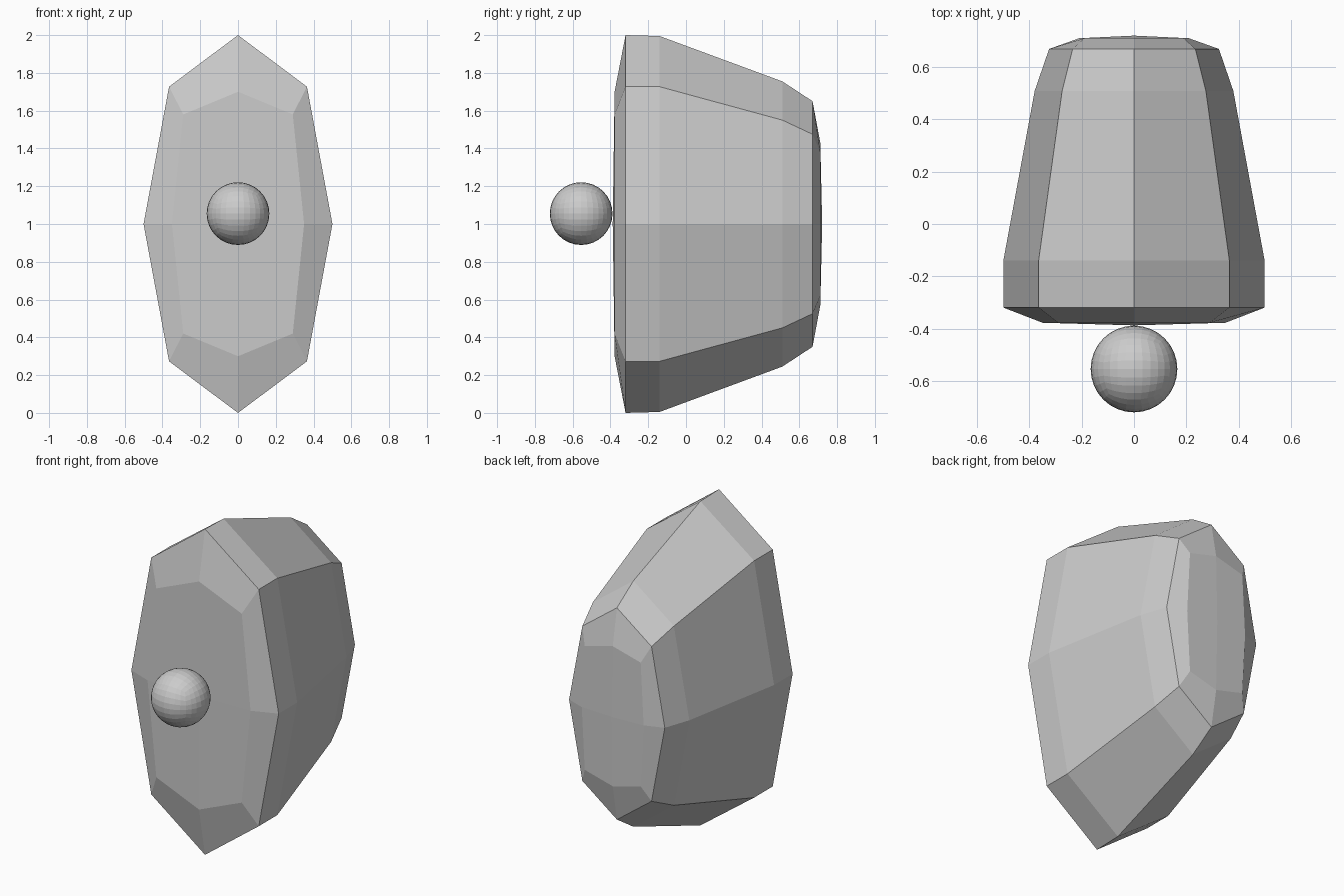
import bpy, bmesh
from mathutils import Vector

cube = bpy.data.objects.get("Cube")
if cube:
    bpy.data.objects.remove(cube)

grey = bpy.data.materials.new("plain_grey")
grey.use_nodes = True
colour = (0.6, 0.6, 0.6, 1)
grey.diffuse_color = colour
grey.node_tree.nodes["Principled BSDF"].inputs["Base Color"].default_value = colour


def finish(bm, name):
    bmesh.ops.recalc_face_normals(bm, faces=bm.faces[:])
    mesh = bpy.data.meshes.new(name)
    bm.to_mesh(mesh)
    bm.free()
    mesh.materials.append(grey)
    obj = bpy.data.objects.new(name, mesh)
    bpy.context.collection.objects.link(obj)
    return obj


# Faceted body: eight-sided rings (y, side x, top z, corner x, corner z) around z = 1
RINGS = [
    (-0.378, 0.35, 0.70, 0.29, 0.58),
    (-0.32, 0.50, 1.00, 0.365, 0.727),
    (-0.14, 0.50, 0.995, 0.365, 0.727),
    (0.51, 0.38, 0.755, 0.275, 0.55),
    (0.67, 0.325, 0.65, 0.235, 0.475),
    (0.711, 0.21, 0.43, 0.19, 0.38),
]
bm = bmesh.new()
loops = []
for y, sx, tz, cx, cz in RINGS:
    outline = [(0, tz), (cx, cz), (sx, 0), (cx, -cz),
               (0, -tz), (-cx, -cz), (-sx, 0), (-cx, cz)]
    loops.append([bm.verts.new((x, y, 1 + z)) for x, z in outline])
for a, b in zip(loops, loops[1:]):
    for i in range(8):
        j = (i + 1) % 8
        bm.faces.new((a[i], a[j], b[j], b[i]))

# Slightly domed caps, four quads each
for loop, y in ((loops[0], -0.388), (loops[-1], 0.721)):
    centre = bm.verts.new((0, y, 1))
    for i in range(0, 8, 2):
        bm.faces.new((loop[i], loop[i + 1], loop[(i + 2) % 8], centre))
finish(bm, "body")

# Round knob: a subdivided cube pushed out to a sphere
bm = bmesh.new()
bmesh.ops.create_cube(bm, size=2)
for step in range(3):
    bmesh.ops.subdivide_edges(bm, edges=bm.edges[:], cuts=1, use_grid_fill=True)
    for v in bm.verts:
        v.co.normalize()
for v in bm.verts:
    v.co = v.co * 0.166 + Vector((0, -0.555, 1.055))
finish(bm, "knob")
